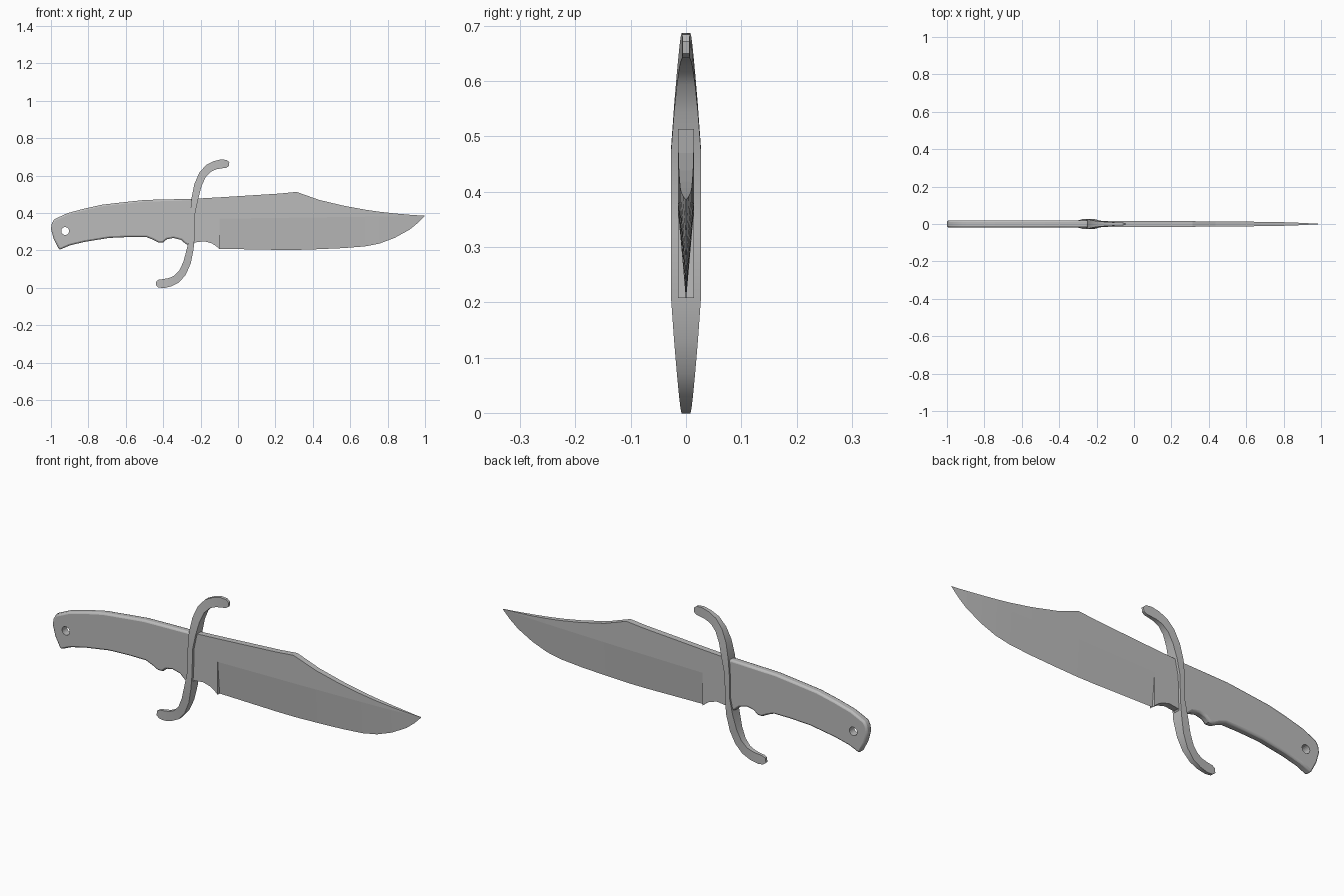
import bpy, bmesh, math
from mathutils import Vector

cube = bpy.data.objects.get("Cube")
if cube:
    bpy.data.objects.remove(cube, do_unlink=True)

steel = bpy.data.materials.new("grey steel")
steel.use_nodes = True
GREY = (0.5, 0.5, 0.5, 1)
steel.diffuse_color = GREY
steel.node_tree.nodes["Principled BSDF"].inputs["Base Color"].default_value = GREY


def finish(name, bm):
    bmesh.ops.recalc_face_normals(bm, faces=bm.faces)
    mesh = bpy.data.meshes.new(name)
    bm.to_mesh(mesh)
    bm.free()
    mesh.materials.append(steel)
    ob = bpy.data.objects.new(name, mesh)
    bpy.context.collection.objects.link(ob)
    return ob


def slab(name, outline, half):
    """Side profile in x, z extruded to both sides."""
    bm = bmesh.new()
    face = bm.faces.new([bm.verts.new((x, -half, z)) for x, z in outline])
    side = bmesh.ops.extrude_face_region(bm, geom=[face])["geom"]
    verts = [v for v in side if isinstance(v, bmesh.types.BMVert)]
    bmesh.ops.translate(bm, verts=verts, vec=(0, 2 * half, 0))
    return finish(name, bm)


def loft(name, rings):
    """Skin a row of closed rings and cap both ends."""
    bm = bmesh.new()
    rows = [[bm.verts.new(p) for p in ring] for ring in rings]
    n = len(rows[0])
    for a, b in zip(rows, rows[1:]):
        for i in range(n):
            j = (i + 1) % n
            bm.faces.new((a[i], a[j], b[j], b[i]))
    bm.faces.new(rows[0])
    bm.faces.new(rows[-1])
    return finish(name, bm)


def smooth(ob, angle):
    bpy.ops.object.select_all(action='DESELECT')
    ob.select_set(True)
    bpy.context.view_layer.objects.active = ob
    bpy.ops.object.shade_smooth_by_angle(angle=math.radians(angle))


# Handle with finger notches, rounded rims and a lanyard hole
handle = slab("handle", [
    (-0.245, 0.476), (-0.38, 0.473), (-0.50, 0.47), (-0.61, 0.458), (-0.725, 0.445),
    (-0.82, 0.424), (-0.91, 0.40), (-0.982, 0.367), (-0.995, 0.345), (-1.0, 0.315),
    (-0.985, 0.26), (-0.955, 0.203), (-0.90, 0.227), (-0.82, 0.246), (-0.69, 0.267),
    (-0.58, 0.272), (-0.49, 0.272), (-0.455, 0.258), (-0.425, 0.242), (-0.40, 0.243),
    (-0.38, 0.26), (-0.345, 0.267), (-0.305, 0.257), (-0.28, 0.235), (-0.245, 0.22)], 0.019)
bevel = handle.modifiers.new("rounded rims", 'BEVEL')
bevel.width = 0.009
bevel.segments = 2
bevel.limit_method = 'ANGLE'
bevel.angle_limit = math.radians(65)

ring = [math.tau * i / 20 for i in range(20)]
cutter = slab("hole_cutter", [(-0.924 + 0.021 * math.cos(a), 0.304 + 0.021 * math.sin(a))
                              for a in ring], 0.1)
cut = handle.modifiers.new("lanyard hole", 'BOOLEAN')
cut.object = cutter
cut.solver = 'EXACT'
smooth(handle, 35)
for m in ("rounded rims", "lanyard hole"):
    bpy.ops.object.modifier_apply(modifier=m)
bpy.data.objects.remove(cutter, do_unlink=True)

# Flat blade root with the finger notch below
slab("blade_root", [(-0.245, 0.476), (-0.1, 0.484), (-0.1, 0.208), (-0.118, 0.224),
                    (-0.14, 0.238), (-0.18, 0.249), (-0.23, 0.243), (-0.25, 0.22)], 0.0148)

# Blade: flat upper part, bevel below the ridge, clipped point
# station: x, spine height, edge height, half thickness
stations = [(-0.1, 0.484, 0.209, 0.0148), (0.22, 0.504, 0.203, 0.0148),
            (0.313, 0.513, 0.203, 0.0148), (0.435, 0.47, 0.207, 0.014),
            (0.57, 0.438, 0.213, 0.013), (0.68, 0.418, 0.222, 0.0115),
            (0.757, 0.407, 0.237, 0.0105), (0.837, 0.398, 0.267, 0.0085),
            (0.917, 0.391, 0.311, 0.005), (0.96, 0.388, 0.346, 0.0025),
            (0.997, 0.386, 0.383, 0.0006)]
rings = []
for x, top, edge, t in stations:
    ridge = 0.37 + 0.0145 * (x + 0.1) / 1.1
    rings.append([(x, t, top), (x, t, ridge), (x, 0, edge), (x, -t, ridge), (x, -t, top)])
loft("blade", rings)

# S-shaped guard: upper half, then its point reflection
# station: x, z, width, half depth
centre = Vector((-0.243, 0.343))
upper = [(-0.242, 0.40, 0.026, 0.027), (-0.231, 0.476, 0.036, 0.027),
         (-0.214, 0.55, 0.04, 0.0215), (-0.190, 0.604, 0.041, 0.0165),
         (-0.158, 0.639, 0.044, 0.0125), (-0.122, 0.656, 0.046, 0.010),
         (-0.088, 0.663, 0.048, 0.008), (-0.062, 0.663, 0.042, 0.007),
         (-0.048, 0.661, 0.022, 0.006)]
lower = [(2 * centre.x - x, 2 * centre.y - z, w, d) for x, z, w, d in reversed(upper)]
path = lower + [(centre.x, centre.y, 0.026, 0.027)] + upper
rings = []
for i, (x, z, w, d) in enumerate(path):
    a, b = path[max(i - 1, 0)], path[min(i + 1, len(path) - 1)]
    along = Vector((b[0] - a[0], b[1] - a[1])).normalized()
    px, pz = along.y * w / 2, -along.x * w / 2
    rings.append([(x + sx * px, sy * d, z + sx * pz)
                  for sx, sy in ((-1, -1), (1, -1), (1, 1), (-1, 1))])
smooth(loft("guard", rings), 30)
